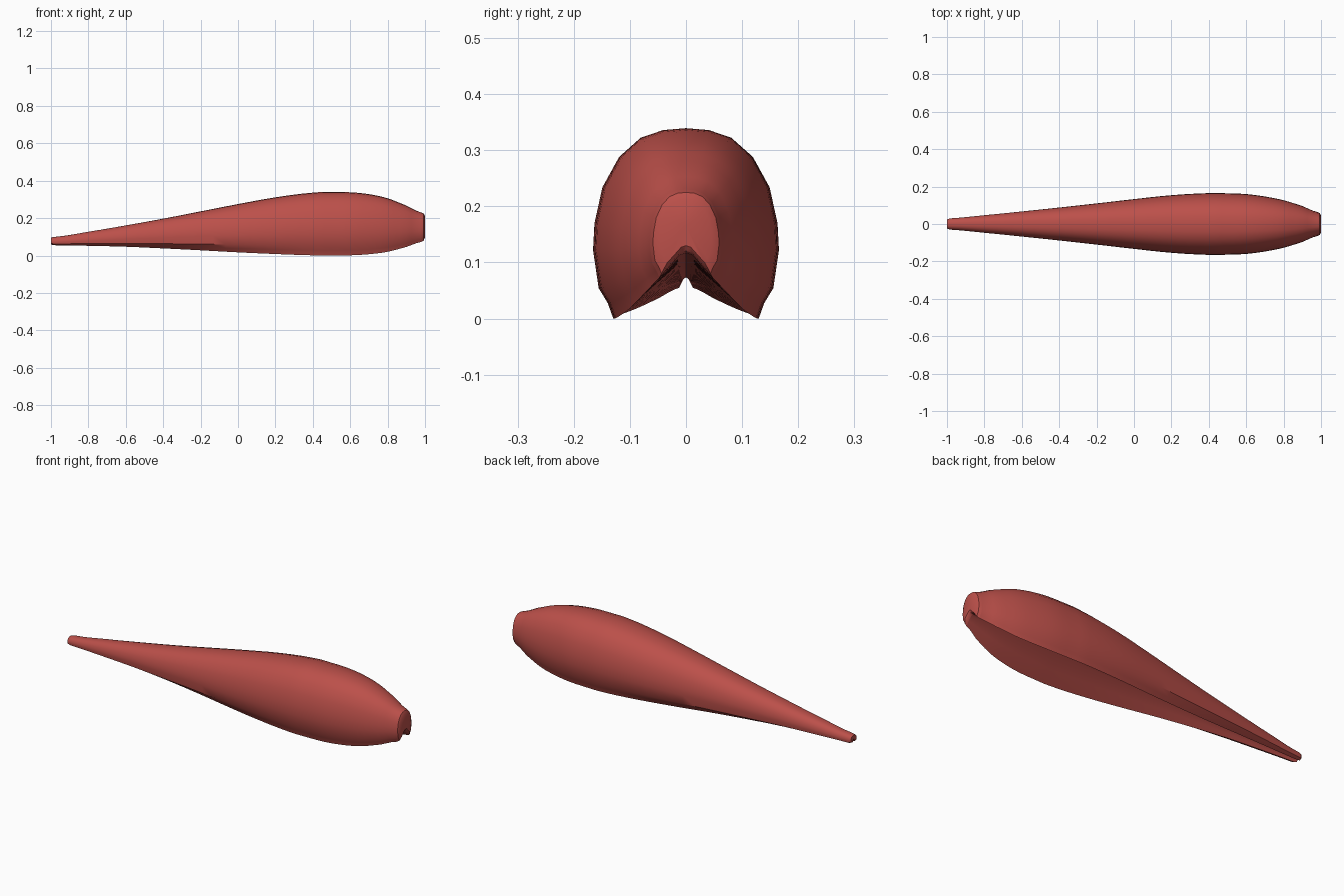
import bpy, bmesh, math

if "Cube" in bpy.data.objects:
    bpy.data.objects.remove(bpy.data.objects["Cube"])

# Stations along the body: x, half width, bottom z, top z, lip position (share of half width)
STATIONS = [
    (-0.985, 0.030, 0.055, 0.099, 0.40),
    (-0.80, 0.047, 0.052, 0.127, 0.42),
    (-0.60, 0.067, 0.047, 0.161, 0.45),
    (-0.40, 0.088, 0.038, 0.197, 0.52),
    (-0.20, 0.110, 0.028, 0.236, 0.60),
    (0.00, 0.133, 0.017, 0.275, 0.68),
    (0.20, 0.154, 0.008, 0.311, 0.74),
    (0.40, 0.165, 0.001, 0.336, 0.78),
    (0.50, 0.164, 0.000, 0.339, 0.78),
    (0.60, 0.160, 0.001, 0.338, 0.78),
    (0.70, 0.147, 0.007, 0.328, 0.78),
    (0.80, 0.127, 0.020, 0.306, 0.77),
    (0.90, 0.096, 0.046, 0.267, 0.76),
    (0.98, 0.064, 0.073, 0.230, 0.74),
]
# Outer half profile above the lip: share of half width, share of height
OUTER = [(0.94, 0.16), (1.0, 0.36), (0.985, 0.5), (0.90, 0.69), (0.72, 0.85),
         (0.49, 0.95), (0.25, 0.99)]


def catmull(a, b, c, d, t):
    return tuple(0.5 * (2 * q + (r - p) * t + (2 * p - 5 * q + 4 * r - s) * t * t
                        + (3 * q - p - 3 * r + s) * t ** 3)
                 for p, q, r, s in zip(a, b, c, d))


def section(x, hw, zb, zt, lip):
    """Closed ring: right half, top point, mirrored left half, groove roof."""
    h = zt - zb
    roof = 0.095 + 0.022 * x
    rw = 0.006 + 0.003 * (x + 1)
    lip_y = lip * hw
    lower = (lip * 0.4 + 0.6 * 0.88) * hw
    half = [(min(rw, lip_y * 0.6), roof - 0.004),
            (0.5 * (rw + lip_y), roof * 0.45 + zb * 0.55),
            (lip_y, zb), (lower, zb + 0.08 * h)]
    half += [(u * hw, zb + v * h) for u, v in OUTER]
    ring = [(0, roof)] + half + [(0, zt)] + [(-y, z) for y, z in reversed(half)]
    return [(x, y, z) for y, z in ring]


def shrink(ring, x, s, centre):
    return [(x, y * s, centre + (z - centre) * s) for _, y, z in ring]


# Smooth the stations lengthwise
params = []
n = len(STATIONS)
for i in range(n - 1):
    pts = [STATIONS[min(max(k, 0), n - 1)] for k in (i - 1, i, i + 1, i + 2)]
    # real x stays linear so the uneven spacing is respected
    for t in (0, 1 / 3, 2 / 3):
        p = catmull(*pts, t)
        x = STATIONS[i][0] + (STATIONS[i + 1][0] - STATIONS[i][0]) * t
        params.append((x,) + p[1:])
params.append(STATIONS[-1])
body = [section(*p) for p in params]

# Slightly domed end caps
cl, cr = 0.08, 0.165
rings = [shrink(body[0], -1.0, 0.82, cl)] + body
rings += [shrink(body[-1], 0.993, 0.92, cr), shrink(body[-1], 1.0, 0.72, cr)]

bm = bmesh.new()
vr = [[bm.verts.new(p) for p in r] for r in rings]
m = len(vr[0])
for a, b in zip(vr, vr[1:]):
    for k in range(m):
        bm.faces.new((a[k], a[(k + 1) % m], b[(k + 1) % m], b[k]))
for ring, x, c in ((vr[0], -1.0, cl), (vr[-1], 1.0, cr)):
    tip = bm.verts.new((x, 0, c))
    for k in range(m):
        bm.faces.new((ring[k], ring[(k + 1) % m], tip))
bmesh.ops.recalc_face_normals(bm, faces=bm.faces)
# Sharp rims where the caps begin
rims = (set(vr[1]), set(vr[-3]))
for e in bm.edges:
    if any(e.verts[0] in r and e.verts[1] in r for r in rims):
        e.smooth = False
mesh = bpy.data.meshes.new("grooved_tapered_body")
bm.to_mesh(mesh)
bm.free()

obj = bpy.data.objects.new("grooved_tapered_body", mesh)
bpy.context.collection.objects.link(obj)
red = bpy.data.materials.new("brick red")
red.diffuse_color = (0.50, 0.08, 0.068, 1)
red.use_nodes = True
red.node_tree.nodes["Principled BSDF"].inputs["Base Color"].default_value = red.diffuse_color
mesh.materials.append(red)
bpy.context.view_layer.objects.active = obj
obj.select_set(True)
bpy.ops.object.shade_smooth_by_angle(angle=math.radians(35))
